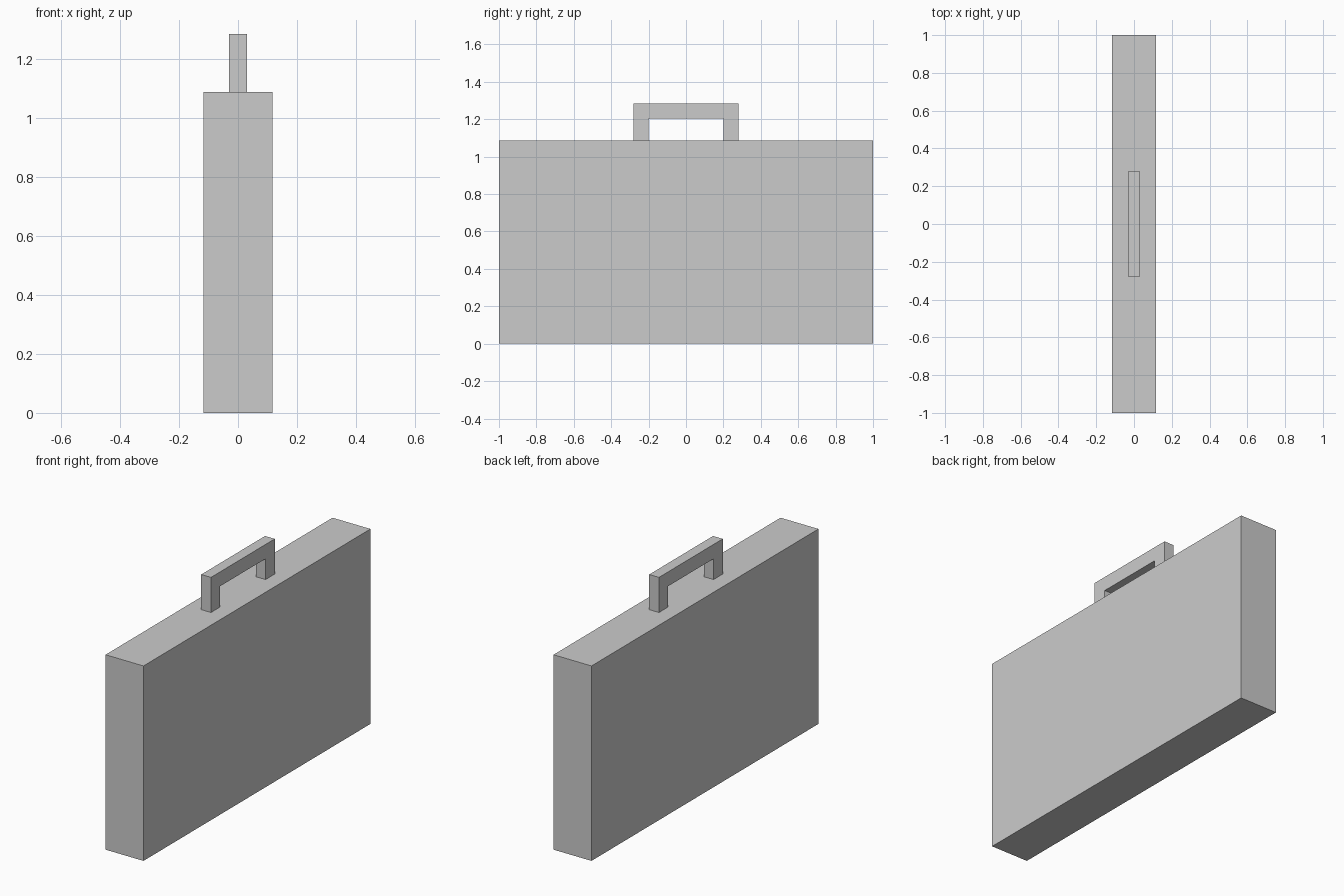
import bpy
import bmesh

if "Cube" in bpy.data.objects:
    bpy.data.objects.remove(bpy.data.objects["Cube"])


def extruded_profile(name, profile, half_depth):
    """Extrude a (y, z) outline symmetrically along x."""
    bm = bmesh.new()
    face = bm.faces.new([bm.verts.new((-half_depth, y, z)) for y, z in profile])
    ext = bmesh.ops.extrude_face_region(bm, geom=[face])
    moved = [v for v in ext["geom"] if isinstance(v, bmesh.types.BMVert)]
    bmesh.ops.translate(bm, verts=moved, vec=(2 * half_depth, 0, 0))
    bmesh.ops.recalc_face_normals(bm, faces=bm.faces)
    mesh = bpy.data.meshes.new(name)
    bm.to_mesh(mesh)
    bm.free()
    obj = bpy.data.objects.new(name, mesh)
    bpy.context.collection.objects.link(obj)
    return obj


HEIGHT = 1.087

# Case body
extruded_profile("case_body", [(-1, 0), (1, 0), (1, HEIGHT), (-1, HEIGHT)], 0.117)

# Carrying handle: square-cornered arch standing on the case
half_arch = [(0.2, 1.203), (0.2, HEIGHT), (0.281, HEIGHT), (0.281, 1.283)]
arch = half_arch + [(-y, z) for y, z in reversed(half_arch)]
extruded_profile("handle", arch, 0.03)
